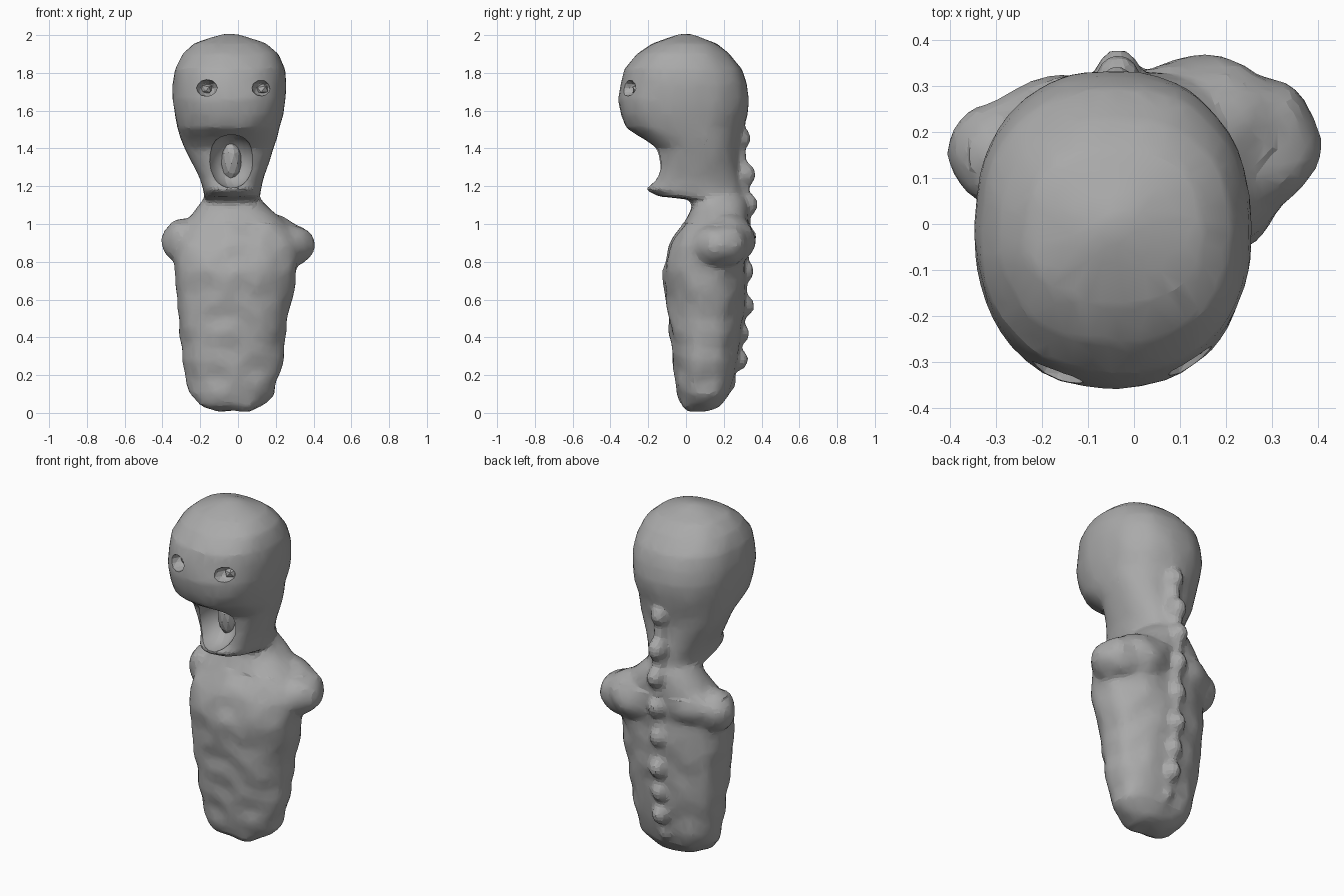
import bpy, bmesh, math, random
from mathutils import Vector, Matrix, noise

if "Cube" in bpy.data.objects:
    bpy.data.objects.remove(bpy.data.objects["Cube"])

random.seed(4)
clay = bpy.data.materials.new("grey clay")
clay.diffuse_color = (0.40, 0.40, 0.40, 1)
clay.use_nodes = True
clay.node_tree.nodes["Principled BSDF"].inputs["Base Color"].default_value = clay.diffuse_color


def ball(bm, centre, radii, tilt=0.0, sub=3):
    m = (Matrix.Translation(centre) @ Matrix.Rotation(tilt, 4, 'X')
         @ Matrix.Diagonal((*radii, 1)))
    bmesh.ops.create_icosphere(bm, subdivisions=sub, radius=1, matrix=m)


def to_object(bm, name):
    bmesh.ops.recalc_face_normals(bm, faces=bm.faces)
    me = bpy.data.meshes.new(name)
    bm.to_mesh(me)
    bm.free()
    me.materials.append(clay)
    ob = bpy.data.objects.new(name, me)
    bpy.context.collection.objects.link(ob)
    return ob


def bake(ob):
    dg = bpy.context.evaluated_depsgraph_get()
    me = bpy.data.meshes.new_from_object(ob.evaluated_get(dg))
    ob.modifiers.clear()
    ob.data = me


# Torso, neck, jaw and skull as one column: z, left, right, front, back
RINGS = [
    (0.01, -.10, .06, .01, .11), (0.04, -.20, .14, -.03, .18),
    (0.10, -.25, .19, -.045, .23), (0.20, -.28, .22, -.055, .26),
    (0.40, -.31, .25, -.085, .29), (0.60, -.32, .28, -.105, .31),
    (0.75, -.34, .31, -.12, .31), (0.88, -.33, .33, -.09, .32),
    (0.96, -.31, .30, -.04, .33), (1.02, -.27, .24, .0, .33),
    (1.08, -.22, .17, .03, .33), (1.13, -.185, .12, .03, .32),
    (1.145, -.18, .115, -.14, .31), (1.18, -.185, .12, -.215, .30),
    (1.23, -.20, .13, -.18, .29), (1.30, -.235, .155, -.16, .28),
    (1.40, -.28, .19, -.17, .28), (1.46, -.305, .21, -.24, .29),
    (1.51, -.32, .22, -.315, .305), (1.58, -.335, .24, -.345, .325),
    (1.66, -.347, .252, -.36, .335), (1.74, -.345, .255, -.345, .325),
    (1.82, -.335, .25, -.325, .295), (1.90, -.295, .215, -.26, .23),
    (1.955, -.235, .15, -.18, .165), (1.99, -.14, .05, -.08, .07),
    (2.005, -.07, .0, -.03, .02),
]
bm = bmesh.new()
N = 40
rows = []
for z, l, r, f, b in RINGS:
    cx, cy, row = (l + r) / 2, (f + b) / 2, []
    e = 2 / 2.3
    for i in range(N):
        a = 2 * math.pi * i / N
        c, s = math.cos(a), math.sin(a)
        x = cx + (r - l) / 2 * math.copysign(abs(c) ** e, c)
        y = cy + (b - f) / 2 * math.copysign(abs(s) ** e, s)
        row.append(bm.verts.new((x, y, z)))
    rows.append(row)
for p, q in zip(rows, rows[1:]):
    for i in range(N):
        j = (i + 1) % N
        bm.faces.new((p[i], p[j], q[j], q[i]))
bm.faces.new(rows[0][::-1])
bm.faces.new(rows[-1])

# Arm stumps and shoulder blades
ball(bm, (-.285, .15, .915), (.125, .115, .115))
ball(bm, (.25, .18, .89), (.16, .15, .12))
ball(bm, (.14, .22, .92), (.19, .145, .14))
ball(bm, (-.15, .20, .93), (.18, .12, .13))

# Ridge of vertebrae down the back
SPINE = [(1.45, .335), (1.26, .36), (1.10, .37), (.93, .37), (.75, .345),
         (.57, .355), (.42, .325), (.28, .315), (.17, .26)]
for z, y in SPINE:
    ball(bm, (-.035, y - .065, z), (.055, .075, .07), 0.3)
for (z0, y0), (z1, y1) in zip(SPINE, SPINE[1:]):
    ball(bm, (-.035, (y0 + y1) / 2 - .085, (z0 + z1) / 2), (.045, .06, .12))
body = to_object(bm, "body")

# Fuse the lumps
rm = body.modifiers.new("fuse", 'REMESH')
rm.mode = 'VOXEL'
rm.voxel_size = 0.017
sm = body.modifiers.new("soften", 'SMOOTH')
sm.factor, sm.iterations = 0.5, 3
bake(body)

# Uneven hand-worked surface, rougher on the torso
for v in body.data.vertices:
    amp = 0.014 if v.co.z < 1.0 else 0.004
    v.co += v.normal * amp * noise.noise(v.co * 9)

# Gaping mouth and eye sockets
EYES = (-.165, .13)
bm = bmesh.new()
ball(bm, (-.035, -.20, 1.335), (.125, .17, .145), -0.15)
mouth_cut = to_object(bm, "mouth_cutter")
bm = bmesh.new()
for x in EYES:
    ball(bm, (x, -.325, 1.72), (.058, .085, .045), sub=2)
eye_cut = to_object(bm, "eye_cutter")
for cutter in (mouth_cut, eye_cut):
    md = body.modifiers.new("carve", 'BOOLEAN')
    md.operation, md.solver, md.object = 'DIFFERENCE', 'EXACT', cutter
dc = body.modifiers.new("facet", 'DECIMATE')
dc.ratio = 0.22
bake(body)
for cutter in (mouth_cut, eye_cut):
    bpy.data.objects.remove(cutter)

# Tongue rising from the back of the mouth
bm = bmesh.new()
ball(bm, (-.035, -.04, 1.33), (.055, .06, .11), 0.15, sub=2)
tongue = to_object(bm, "tongue")

# Small rough eyeballs deep in the sockets
for side, x in zip(("left", "right"), EYES):
    bm = bmesh.new()
    ball(bm, (x, -.245, 1.715), (.034, .04, .03), sub=1)
    for v in bm.verts:
        v.co += Vector(random.uniform(-.006, .006) for _ in range(3))
    to_object(bm, side + "_eyeball")

# Soft shading with visible facets
for ob in bpy.context.collection.objects:
    ob.select_set(True)
bpy.context.view_layer.objects.active = body
bpy.ops.object.shade_smooth_by_angle(angle=math.radians(12))
